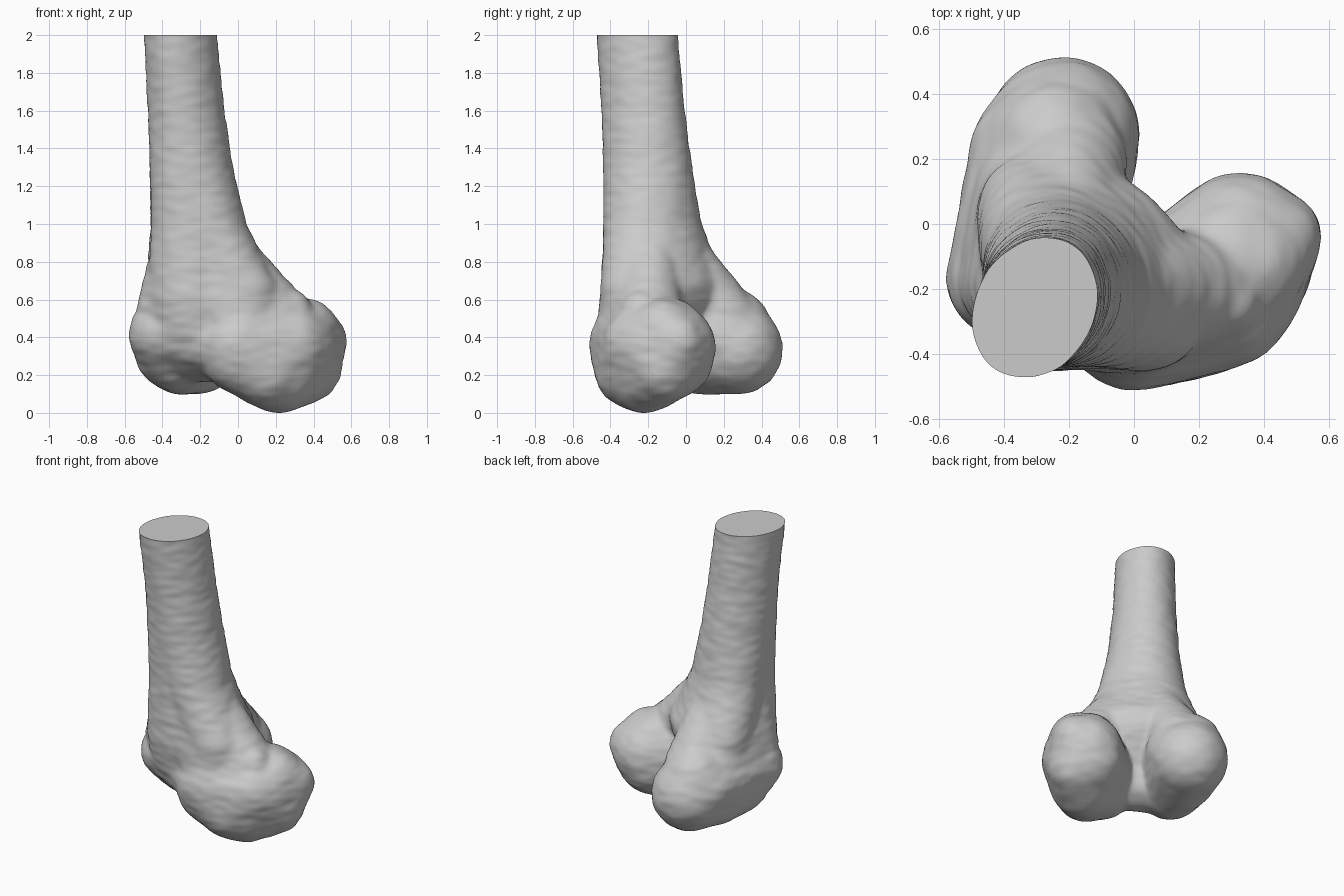
import bpy, bmesh, math
from mathutils import Vector, Matrix, noise

cube = bpy.data.objects.get("Cube")
if cube:
    bpy.data.objects.remove(cube, do_unlink=True)

body = bmesh.new()


def loft(sections, sides=48):
    """Tube through oval rings: height, x range, y range, diagonal skew."""
    rings = []
    for z, x0, x1, y0, y1, skew in sections:
        ring = []
        for i in range(sides):
            t = 2 * math.pi * i / sides
            x = (x0 + x1) / 2 + (x1 - x0) / 2 * math.cos(t)
            y = (y0 + y1) / 2 + (y1 - y0) / 2 * math.sin(t - skew)
            ring.append(body.verts.new((x, y, z)))
        rings.append(ring)
    for a, b in zip(rings, rings[1:]):
        for i in range(sides):
            j = (i + 1) % sides
            body.faces.new((b[i], b[j], a[j], a[i]))
    body.faces.new(rings[0])
    body.faces.new(rings[-1][::-1])


def hull(balls):
    """Rounded lump wrapped tightly around several balls."""
    part = bmesh.new()
    for x, y, z, r in balls:
        bmesh.ops.create_icosphere(part, subdivisions=4, radius=r,
                                   matrix=Matrix.Translation((x, y, z)))
    loose = bmesh.new()
    for v in part.verts:
        loose.verts.new(v.co)
    out = bmesh.ops.convex_hull(loose, input=loose.verts[:])
    inner = [g for g in out["geom_interior"] if isinstance(g, bmesh.types.BMVert)]
    bmesh.ops.delete(loose, geom=inner, context='VERTS')
    bmesh.ops.recalc_face_normals(loose, faces=loose.faces[:])
    mesh = bpy.data.meshes.new("lump")
    loose.to_mesh(mesh)
    body.from_mesh(mesh)
    bpy.data.meshes.remove(mesh)
    part.free()
    loose.free()


# Shaft widening towards the joint
loft([(2.1, -.5, -.11, -.475, -.04, -.18), (2, -.495, -.115, -.47, -.045, -.18),
      (1.6, -.475, -.075, -.445, -.01, -.12), (1.3, -.463, -.03, -.437, .03, -.03),
      (1, -.46, .04, -.435, .08, .15), (.8, -.475, .14, -.44, .16, .33),
      (.68, -.48, .22, -.45, .22, .4), (.58, -.48, .22, -.45, .21, .45),
      (.48, -.46, .18, -.44, .15, .5), (.35, -.38, .1, -.4, .04, .6)])
# Front face of the shaft, which runs straight down
loft([(1.7, -.47, -.1, -.44, -.06, -.1), (1, -.455, -.05, -.432, -.08, 0),
      (.6, -.48, -.02, -.45, -.06, .1), (.4, -.45, -.05, -.42, -.08, .15)])
# Flares from the shaft down to each condyle
hull([(-.32, -.2, .8, .15), (-.21, -.01, .8, .15), (-.38, -.15, .45, .17),
      (-.35, .05, .43, .17), (-.32, .13, .48, .16), (-.2, .2, .49, .18),
      (-.39, -.19, .56, .14), (-.3, -.27, .7, .15)])
hull([(-.2, -.25, .85, .17), (-.03, -.19, .8, .15), (.2, -.2, .5, .18),
      (.03, -.28, .45, .19), (-.25, -.28, .72, .15)])
# Outer condyle, reaching back
hull([(-.22, .275, .335, .235), (-.25, .25, .46, .19), (-.35, .235, .4, .15),
      (-.3, .1, .3, .2), (-.34, -.05, .32, .2), (-.4, -.17, .42, .175),
      (-.14, .17, .42, .14)])
# Inner condyle, the lower and wider one
hull([(.33, -.06, .35, .215), (.44, -.04, .38, .135), (.29, -.1, .42, .19),
      (.22, -.22, .205, .205), (0, -.3, .36, .21), (-.01, -.31, .3, .185),
      (.28, -.24, .36, .2), (.36, -.12, .24, .185), (.15, -.29, .22, .19),
      (.3, -.05, .28, .19), (.34, -.22, .35, .165), (.36, -.12, .43, .17)])
# Bridge between the condyles, with a shallow groove
hull([(-.36, -.19, .43, .17), (-.2, -.24, .39, .17), (0, -.3, .38, .18),
      (-.28, -.1, .33, .17), (-.06, -.24, .32, .15)])
# Small tubercle
hull([(.285, -.24, .545, .1), (.15, -.2, .58, .12)])

mesh = bpy.data.meshes.new("thigh_bone")
body.to_mesh(mesh)
body.free()
bone = bpy.data.objects.new("thigh_bone", mesh)
bpy.context.collection.objects.link(bone)

# Fuse and soften the parts
fuse = bone.modifiers.new("fuse", 'REMESH')
fuse.mode = 'VOXEL'
fuse.voxel_size = 0.014
soften = bone.modifiers.new("soften", 'SMOOTH')
soften.factor = 0.5
soften.iterations = 24
graph = bpy.context.evaluated_depsgraph_get()
fused = bpy.data.meshes.new_from_object(bone.evaluated_get(graph))
bone.modifiers.clear()
bone.data = fused
bpy.data.meshes.remove(mesh)
fused.name = "thigh_bone"

# Fine ripples, then a flat saw cut across the top
bm = bmesh.new()
bm.from_mesh(fused)
bm.normal_update()
for v, n in [(v, v.normal.copy()) for v in bm.verts]:
    p = v.co
    v.co = p + n * (0.004 + 0.004 * noise.noise(Vector((p.x * 10, p.y * 10, p.z * 24))))
low = min(v.co.z for v in bm.verts)
bmesh.ops.translate(bm, verts=bm.verts[:], vec=(0, 0, -low))
cut = bmesh.ops.bisect_plane(bm, geom=bm.verts[:] + bm.edges[:] + bm.faces[:],
                             plane_co=(0, 0, 2), plane_no=(0, 0, 1), clear_outer=True)
rim = [g for g in cut["geom_cut"] if isinstance(g, bmesh.types.BMEdge)]
bmesh.ops.contextual_create(bm, geom=rim)
bmesh.ops.recalc_face_normals(bm, faces=bm.faces[:])
bm.to_mesh(fused)
bm.free()

# Plain grey finish
grey = bpy.data.materials.new("bone_grey")
grey.use_nodes = True
colour = (0.6, 0.6, 0.6, 1)
grey.diffuse_color = colour
grey.node_tree.nodes["Principled BSDF"].inputs["Base Color"].default_value = colour
fused.materials.clear()
fused.materials.append(grey)

bpy.ops.object.select_all(action='DESELECT')
bone.select_set(True)
bpy.context.view_layer.objects.active = bone
bpy.ops.object.shade_smooth_by_angle(angle=math.radians(45))
